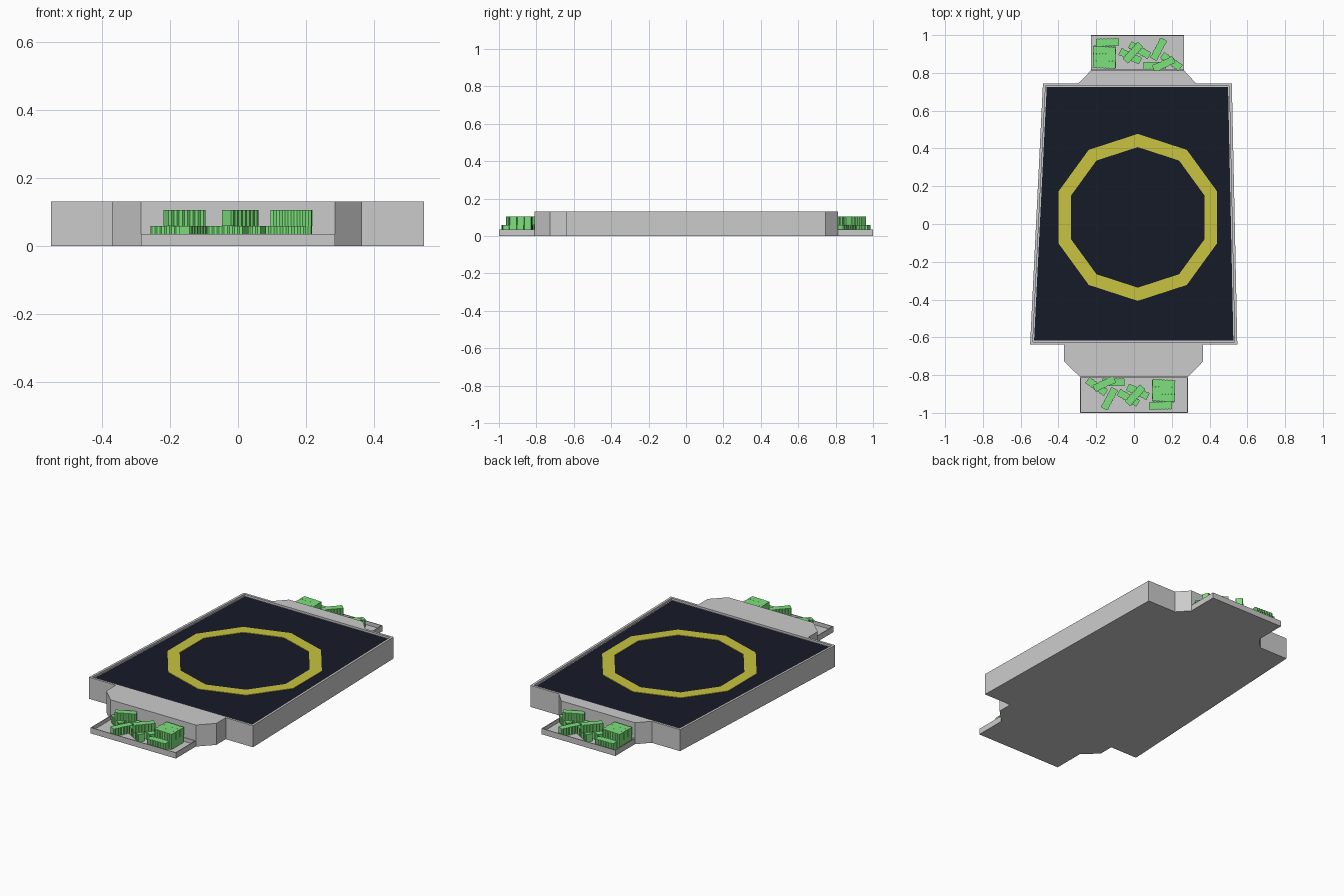
import bpy, bmesh, math
from mathutils import Matrix, Vector

if "Cube" in bpy.data.objects:
    bpy.data.objects.remove(bpy.data.objects["Cube"])


def material(name, rgb):
    m = bpy.data.materials.new(name)
    m.diffuse_color = (*rgb, 1)
    m.use_nodes = True
    m.node_tree.nodes["Principled BSDF"].inputs["Base Color"].default_value = m.diffuse_color
    return m


NAVY = material("navy", (0.008, 0.011, 0.022))
YELLOW = material("yellow", (0.58, 0.55, 0.05))
GREEN = material("green", (0.2, 0.75, 0.2))


def finish(name, bm, mat=None):
    bmesh.ops.recalc_face_normals(bm, faces=bm.faces)
    me = bpy.data.meshes.new(name)
    bm.to_mesh(me)
    bm.free()
    ob = bpy.data.objects.new(name, me)
    bpy.context.collection.objects.link(ob)
    if mat:
        me.materials.append(mat)
    return ob


def prism(bm, pts, z0, z1):
    """Extrude a flat outline from z0 to z1 and return the top face."""
    low = [bm.verts.new((x, y, z0)) for x, y in pts]
    top = [bm.verts.new((x, y, z1)) for x, y in pts]
    bm.faces.new(low[::-1])
    n = len(pts)
    for i in range(n):
        j = (i + 1) % n
        bm.faces.new((low[i], low[j], top[j], top[i]))
    return bm.faces.new(top)


def sink(bm, face, rim, depth):
    """Inset a top face and push it down to leave a raised rim."""
    bm.normal_update()
    bmesh.ops.inset_region(bm, faces=[face], thickness=rim)
    res = bmesh.ops.extrude_face_region(bm, geom=[face])
    verts = [v for v in res["geom"] if isinstance(v, bmesh.types.BMVert)]
    bmesh.ops.translate(bm, verts=verts, vec=(0, 0, -depth))
    if face.is_valid:
        bm.faces.remove(face)


H = 0.13

# tapered table body with raised rim
bm = bmesh.new()
sink(bm, prism(bm, [(-0.55, -0.638), (0.547, -0.638), (0.518, 0.745), (-0.482, 0.745)], 0, H), 0.02, 0.012)
finish("table_body", bm)

# dark playing surface
bm = bmesh.new()
prism(bm, [(-0.529, -0.618), (0.526, -0.618), (0.498, 0.725), (-0.462, 0.725)], 0.117, 0.12)
finish("table_surface", bm, NAVY)

# ten-sided ring inlay
bm = bmesh.new()
loops = []
for r, z in ((0.442, 0.119), (0.442, 0.123), (0.372, 0.123), (0.372, 0.119)):
    loops.append([bm.verts.new((0.02 + r * math.sin(i * math.tau / 10),
                                0.035 + r * math.cos(i * math.tau / 10), z)) for i in range(10)])
for k in range(4):
    a, b = loops[k], loops[(k + 1) % 4]
    for i in range(10):
        j = (i + 1) % 10
        bm.faces.new((a[i], a[j], b[j], b[i]))
finish("surface_ring", bm, YELLOW)

# chamfered end blocks
bm = bmesh.new()
prism(bm, [(-0.37, -0.638), (-0.37, -0.728), (-0.285, -0.81), (0.285, -0.81), (0.365, -0.728), (0.365, -0.638)], 0, H)
finish("front_block", bm)
bm = bmesh.new()
prism(bm, [(-0.293, 0.745), (0.328, 0.745), (0.265, 0.813), (-0.228, 0.813)], 0, H)
finish("back_block", bm)

# shallow trays
for name, x0, x1, y0, y1 in (("front_tray", -0.285, 0.285, -1, -0.81),
                             ("back_tray", -0.228, 0.265, 0.813, 1)):
    bm = bmesh.new()
    sink(bm, prism(bm, [(x0, y0), (x1, y0), (x1, y1), (x0, y1)], 0, 0.035), 0.006, 0.022)
    finish(name, bm)


def ribbed_bar(bm, x, y, angle, level):
    """One bar with corrugated long sides."""
    n, length, w = 14, 0.12, 0.021
    upper, lower = [], []
    for i in range(n + 1):
        px = -length / 2 + length * i / n
        d = w - (0.003 if i % 2 == 0 else 0)
        upper.append((px, d))
        lower.append((px, -d))
    c, s = math.cos(math.radians(angle)), math.sin(math.radians(angle))
    pts = [(x + a * c - b * s, y + a * s + b * c) for a, b in lower + upper[::-1]]
    z = 0.013 + level * 0.046
    prism(bm, pts, z, z + 0.046)


# bars: x, y, angle, level; the back pile is the front pile turned half round
BARS = [
    (0.156, -0.844, -2, 0), (0.156, -0.886, 0, 0), (0.156, -0.922, -3, 0), (0.14, -0.962, 1, 0),
    (0.158, -0.844, -2, 1), (0.156, -0.882, -1, 1), (0.157, -0.92, -3, 1),
    (-0.198, -0.86, -35, 0), (-0.11, -0.838, 0, 0), (-0.157, -0.846, 25, 1), (-0.13, -0.925, 62, 0),
    (-0.03, -0.92, -30, 0), (0.02, -0.888, -25, 0), (0.006, -0.907, 48, 1),
]
for name, turn in (("front_bars", 0), ("back_bars", math.pi)):
    bm = bmesh.new()
    for bar in BARS:
        ribbed_bar(bm, *bar)
    bmesh.ops.rotate(bm, verts=bm.verts, cent=Vector(), matrix=Matrix.Rotation(turn, 3, "Z"))
    finish(name, bm, GREEN)
